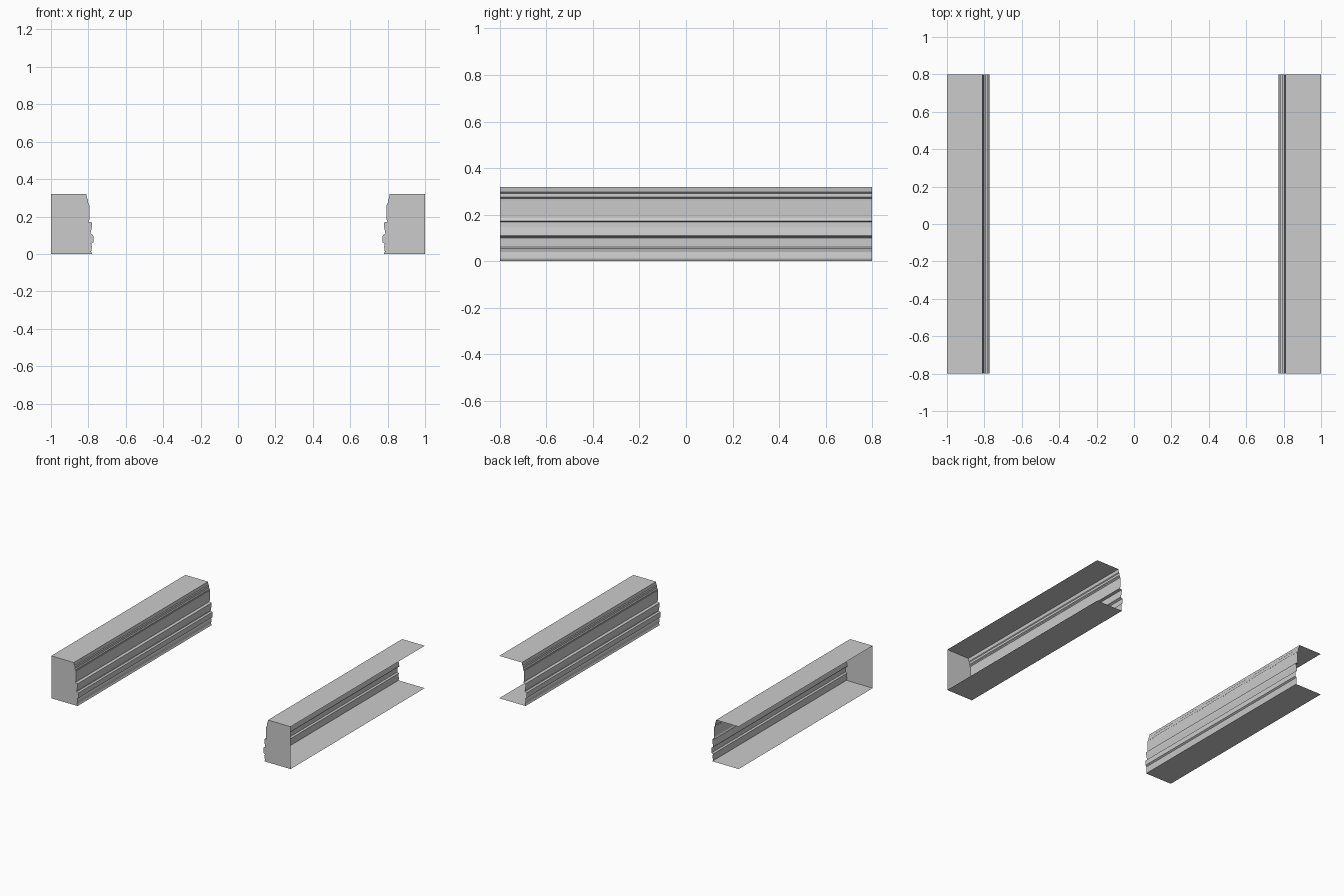
import bpy
import bmesh

if "Cube" in bpy.data.objects:
    bpy.data.objects.remove(bpy.data.objects["Cube"])

HALF_LENGTH = 0.8
OUTER_X = 1.0

# Inner moulded face of the right bar, from top to bottom (x, z)
moulding = [
    (0.811, 0.32), (0.807, 0.297), (0.802, 0.292), (0.803, 0.275),
    (0.797, 0.27), (0.796, 0.262), (0.794, 0.26), (0.794, 0.185),
    (0.800, 0.172), (0.780, 0.168), (0.781, 0.147), (0.788, 0.11),
    (0.786, 0.106), (0.774, 0.10), (0.773, 0.062), (0.785, 0.055),
    (0.781, 0.04), (0.785, 0.012), (0.780, 0.0),
]
# Open section: the outer side is left without a wall
section = [(OUTER_X, 0.32)] + moulding + [(OUTER_X, 0.0)]


def make_bar(name, side):
    bm = bmesh.new()
    front = [bm.verts.new((side * x, -HALF_LENGTH, z)) for x, z in section]
    back = [bm.verts.new((side * x, HALF_LENGTH, z)) for x, z in section]
    # top, moulded face and bottom
    for i in range(len(section) - 1):
        bm.faces.new((front[i], front[i + 1], back[i + 1], back[i]))
    # front end cap; the back end stays open
    bm.faces.new(front)
    # consistent outward normals, with the top facing up
    bmesh.ops.recalc_face_normals(bm, faces=bm.faces[:])
    bm.faces.ensure_lookup_table()
    bm.normal_update()
    if bm.faces[0].normal.z < 0:
        bmesh.ops.reverse_faces(bm, faces=bm.faces[:])
    mesh = bpy.data.meshes.new(name)
    bm.to_mesh(mesh)
    bm.free()
    obj = bpy.data.objects.new(name, mesh)
    bpy.context.collection.objects.link(obj)
    return obj


# Matching pair of moulded side bars
make_bar("right_moulded_bar", 1)
make_bar("left_moulded_bar", -1)
